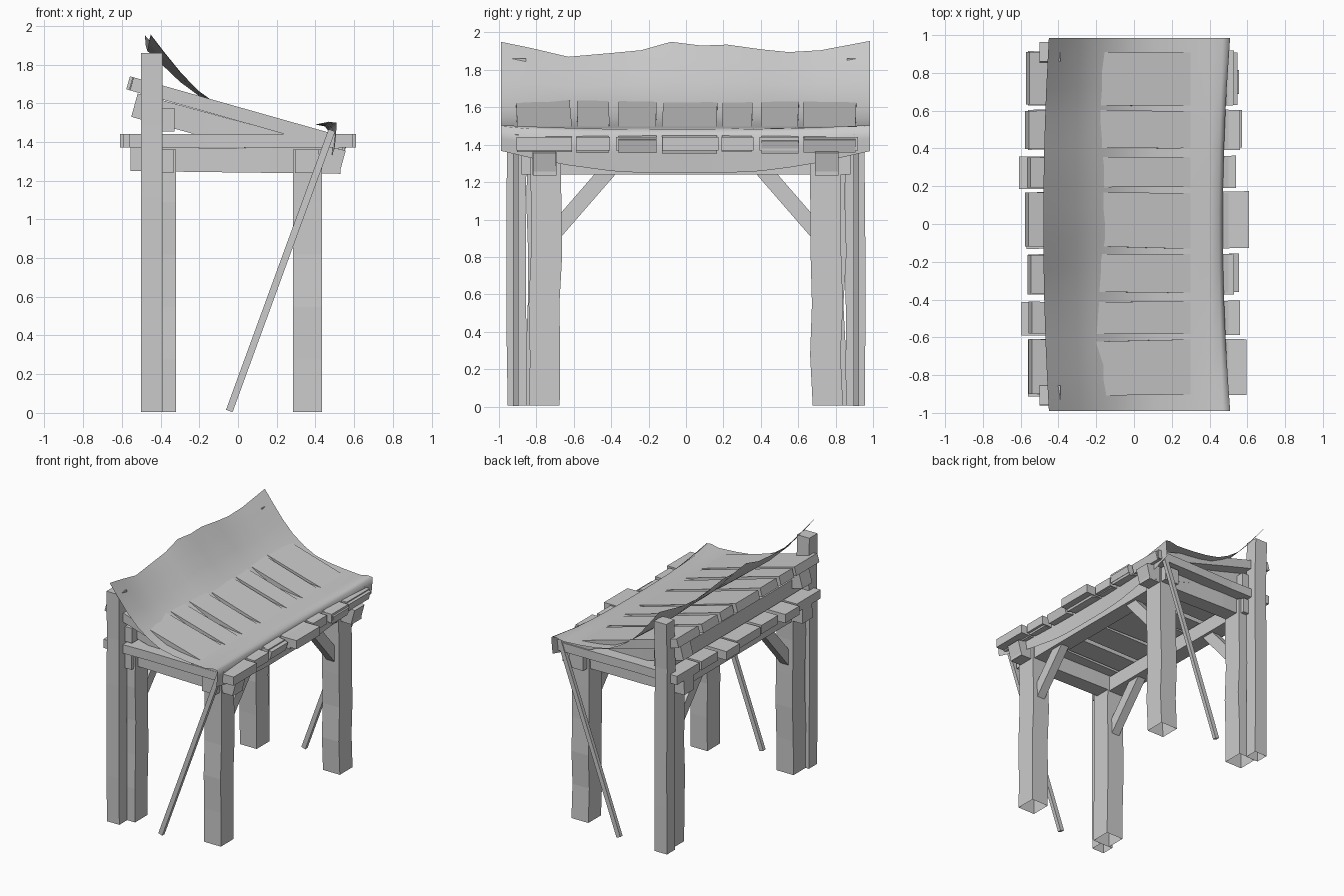
import bpy, bmesh, random
from mathutils import Vector

if "Cube" in bpy.data.objects:
    bpy.data.objects.remove(bpy.data.objects["Cube"])

random.seed(4)


def finish(name, bm, smooth=False):
    me = bpy.data.meshes.new(name)
    bmesh.ops.recalc_face_normals(bm, faces=bm.faces)
    for f in bm.faces:
        f.smooth = smooth
    bm.to_mesh(me)
    bm.free()
    ob = bpy.data.objects.new(name, me)
    bpy.context.collection.objects.link(ob)
    return ob


def timber(name, p0, p1, side, w, h, segs=1, wobble=0.0, open_start=False):
    """Rough-hewn board from p0 to p1; w is the size along 'side', h across it."""
    p0, p1, side = Vector(p0), Vector(p1), Vector(side)
    up = (p1 - p0).normalized().cross(side).normalized()
    bm = bmesh.new()
    rings = []
    for i in range(segs + 1):
        c = p0.lerp(p1, i / segs) + side * random.uniform(-wobble, wobble)
        k = 1 + random.uniform(-wobble, wobble) * 3
        rings.append([bm.verts.new(c + side * (a * w * k / 2) + up * (b * h / 2))
                      for a, b in ((-1, -1), (1, -1), (1, 1), (-1, 1))])
    for r, s in zip(rings, rings[1:]):
        for j in range(4):
            bm.faces.new((r[j], r[(j + 1) % 4], s[(j + 1) % 4], s[j]))
    if not open_start:
        bm.faces.new(rings[0])
    bm.faces.new(rings[-1])
    return finish(name, bm)


X, Y = (1, 0, 0), (0, 1, 0)

# Legs, tall rear posts, cross beams, rafters, braces and awning poles on both sides
for tag, s in (("left", -1), ("right", 1)):
    timber(f"front_leg_{tag}", (0.358, s * 0.752, 0.005), (0.358, s * 0.752, 1.36), Y,
           0.165, 0.15, 5, 0.008, True)
    timber(f"back_leg_{tag}", (-0.395, s * 0.77, 0.005), (-0.395, s * 0.77, 1.36), Y,
           0.16, 0.15, 5, 0.008, True)
    timber(f"rear_post_{tag}", (-0.445, s * 0.908, 0.005), (-0.445, s * 0.908, 1.86), Y,
           0.105, 0.11, 5, 0.008, True)
    timber(f"side_beam_{tag}", (-0.555, s * 0.755, 1.312), (0.53, s * 0.755, 1.298), Y,
           0.125, 0.125, 3, 0.004)
    timber(f"rafter_{tag}", (-0.535, s * 0.755, 1.59), (0.54, s * 0.755, 1.295), Y,
           0.125, 0.125, 3, 0.004)
    timber(f"awning_pole_{tag}", (-0.045, s * 0.91, 0.01), (0.485, s * 0.91, 1.46), Y,
           0.03, 0.036)
    for end, x in (("front", 0.36), ("back", -0.395)):
        timber(f"{end}_brace_{tag}", (x, s * 0.73, 0.90), (x, s * 0.40, 1.28), X,
               0.07, 0.085)

# Long beams under both decks
for name, x, z in (("front_beam", 0.36, 1.30), ("back_beam", -0.40, 1.30),
                   ("upper_back_beam", -0.395, 1.515)):
    timber(name, (x, -0.88, z), (x, 0.88, z), X, 0.125, 0.12, 4, 0.004)

# Level lower planks and sloping upper planks: y range, left end, right end
planks = [(-0.91, -0.61, -0.56, 0.595), (-0.59, -0.41, -0.595, 0.56),
          (-0.37, -0.155, -0.56, 0.53), (-0.13, 0.17, -0.57, 0.61),
          (0.19, 0.36, -0.61, 0.54), (0.395, 0.605, -0.56, 0.56),
          (0.625, 0.915, -0.56, 0.53)]
for i, (a, b, l, r) in enumerate(planks):
    y, w = (a + b) / 2, b - a
    timber(f"lower_plank_{i + 1}", (l, y, 1.405), (r, y, 1.405), Y, w, 0.07, 3, 0.005)
    l2, r2 = -0.555 + random.uniform(-0.03, 0.01), 0.545 + random.uniform(-0.02, 0.02)
    timber(f"upper_plank_{i + 1}", (l2, y, 1.545 - 0.283 * l2), (r2, y, 1.545 - 0.283 * r2),
           Y, w - 0.01, 0.07, 3, 0.006)

# Cloth awning: cross profile swept along y, with an uneven rear edge and a sagging front flap
rows = [(-0.99, 1.95), (-0.82, 1.915), (-0.63, 1.87), (-0.4, 1.89), (-0.24, 1.905),
        (-0.08, 1.95), (0.08, 1.93), (0.22, 1.935), (0.4, 1.91), (0.55, 1.895),
        (0.72, 1.905), (0.985, 1.955)]
profile = [(-0.45, 1.95), (-0.38, 1.86), (-0.29, 1.75), (-0.2, 1.66), (-0.1, 1.59),
           (0.0, 1.54), (0.12, 1.515), (0.25, 1.50), (0.4, 1.49), (0.47, 1.505),
           (0.51, 1.50)]
bm = bmesh.new()
grid = []
for y, top in rows:
    mid = 1 - y * y
    ring = []
    for i, (x, z) in enumerate(profile):
        back = max(0, 1 - i / 4)
        front = max(0, (i - 8) / 2)
        ring.append(bm.verts.new((x - 0.03 * mid * back - 0.04 * mid * front, y,
                                  z + (top - 1.95) * back - 0.05 * mid * front)))
    for t in (0.5, 1.0):
        z0 = 1.50 - 0.05 * mid
        z1 = 1.37 - 0.12 * min(1, mid * 1.1)
        ring.append(bm.verts.new((0.515 - 0.045 * mid - 0.015 * t, y, z0 + (z1 - z0) * t)))
    grid.append(ring)
for r, s in zip(grid, grid[1:]):
    for j in range(len(r) - 1):
        bm.faces.new((r[j], r[j + 1], s[j + 1], s[j]))
finish("cloth_awning", bm, True)
